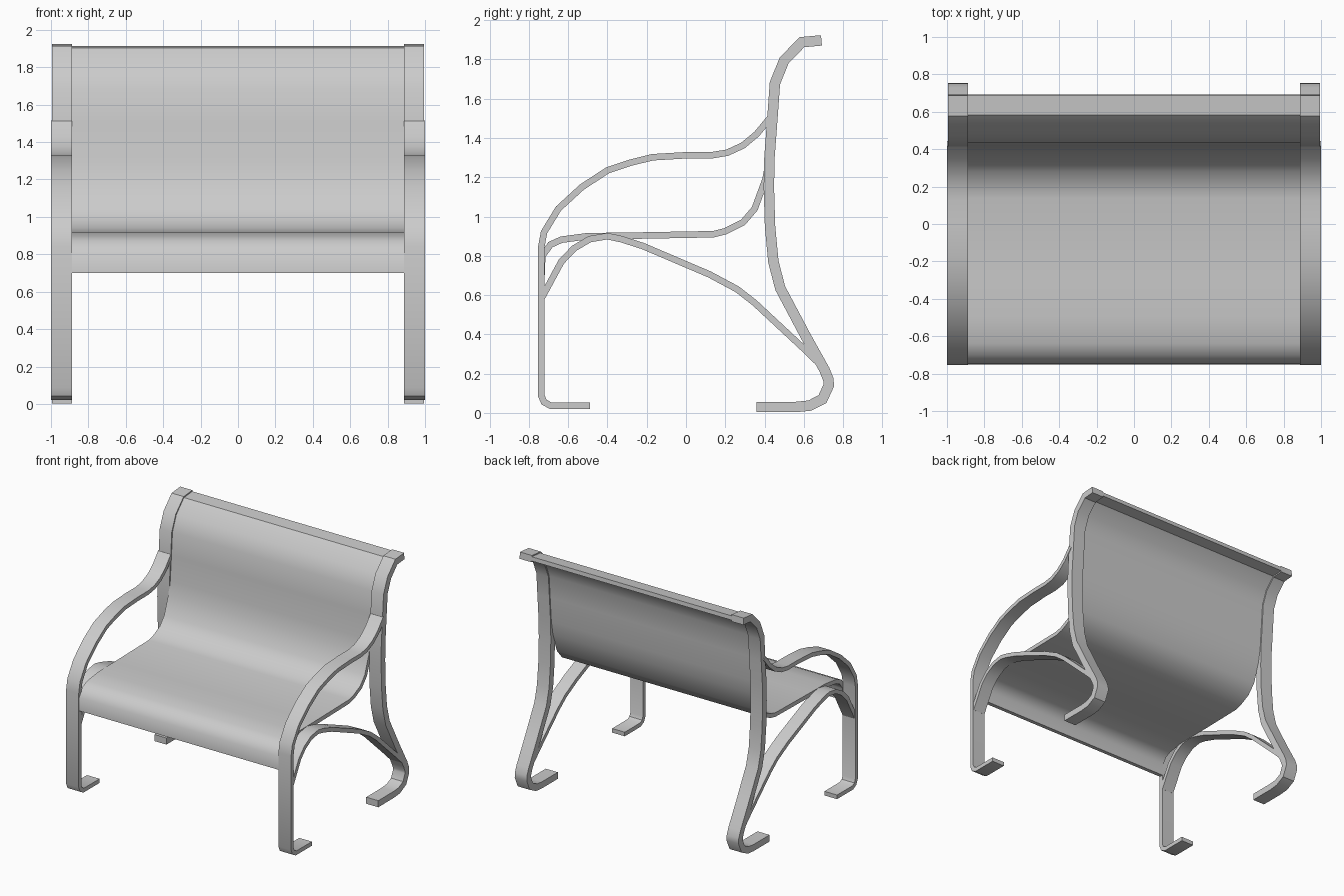
import bpy
import bmesh
import math
from mathutils import Vector


def strip(name, path, thick, x0, x1, mirror=False):
    """Flat bar following a (y, z) path, spanning x0..x1."""
    pts = [Vector(p) for p in path]
    bm = bmesh.new()
    rings = []
    for i, p in enumerate(pts):
        a = (p - pts[i - 1]).normalized() if i > 0 else None
        b = (pts[i + 1] - p).normalized() if i < len(pts) - 1 else None
        a, b = a or b, b or a
        t = (a + b).normalized()
        off = Vector((-t.y, t.x)) * (thick / 2 / max(t.dot(a), 0.5))
        lo, hi = p - off, p + off
        rings.append([bm.verts.new(v) for v in (
            (x0, lo.x, lo.y), (x1, lo.x, lo.y), (x1, hi.x, hi.y), (x0, hi.x, hi.y))])
    for r, s in zip(rings, rings[1:]):
        for k in range(4):
            bm.faces.new((r[k], r[(k + 1) % 4], s[(k + 1) % 4], s[k]))
    bm.faces.new(rings[0])
    bm.faces.new(rings[-1][::-1])
    bmesh.ops.recalc_face_normals(bm, faces=bm.faces)
    me = bpy.data.meshes.new(name)
    bm.to_mesh(me)
    bm.free()
    me.shade_smooth()
    me.set_sharp_from_angle(angle=math.radians(35))
    ob = bpy.data.objects.new(name, me)
    bpy.context.collection.objects.link(ob)
    if mirror:
        ob.modifiers.new("Mirror", 'MIRROR')
    return ob


# Upper back curve, shared by the posts and the seat sheet
back_top = [(0.425, 1.3), (0.44, 1.5), (0.453, 1.68), (0.5, 1.795), (0.59, 1.888), (0.69, 1.897)]

# Rear posts with curled feet
strip("back_post", [(0.36, 0.03), (0.56, 0.03), (0.63, 0.037), (0.695, 0.07), (0.727, 0.14),
                    (0.725, 0.17), (0.705, 0.22), (0.61, 0.39), (0.48, 0.635), (0.445, 0.77),
                    (0.428, 0.95), (0.422, 1.15)] + back_top, 0.053, 0.888, 0.995, True)

# Front legs flowing into the armrests
strip("front_leg_armrest", [(-0.49, 0.037), (-0.69, 0.037), (-0.723, 0.055), (-0.738, 0.09),
                            (-0.738, 0.84), (-0.723, 0.92), (-0.65, 1.04), (-0.53, 1.15),
                            (-0.4, 1.235), (-0.28, 1.275), (-0.17, 1.302), (0, 1.312),
                            (0.13, 1.312), (0.21, 1.325), (0.29, 1.362), (0.36, 1.42),
                            (0.43, 1.505)], 0.033, 0.888, 1.0, True)

# Arched braces under the seat
strip("arched_brace", [(-0.735, 0.585), (-0.635, 0.77), (-0.57, 0.838), (-0.49, 0.885),
                       (-0.4, 0.9), (-0.33, 0.885), (-0.22, 0.85), (0.12, 0.705),
                       (0.26, 0.63), (0.35, 0.56), (0.61, 0.318), (0.69, 0.24)],
      0.033, 0.888, 0.995, True)

# One continuous curved seat and backrest
strip("seat_and_back", [(-0.736, 0.7), (-0.732, 0.8), (-0.69, 0.857), (-0.635, 0.882),
                        (-0.5, 0.9), (-0.3, 0.902), (0.14, 0.91), (0.2, 0.925), (0.29, 0.97),
                        (0.35, 1.04), (0.405, 1.19)] + back_top, 0.033, -0.892, 0.892)
